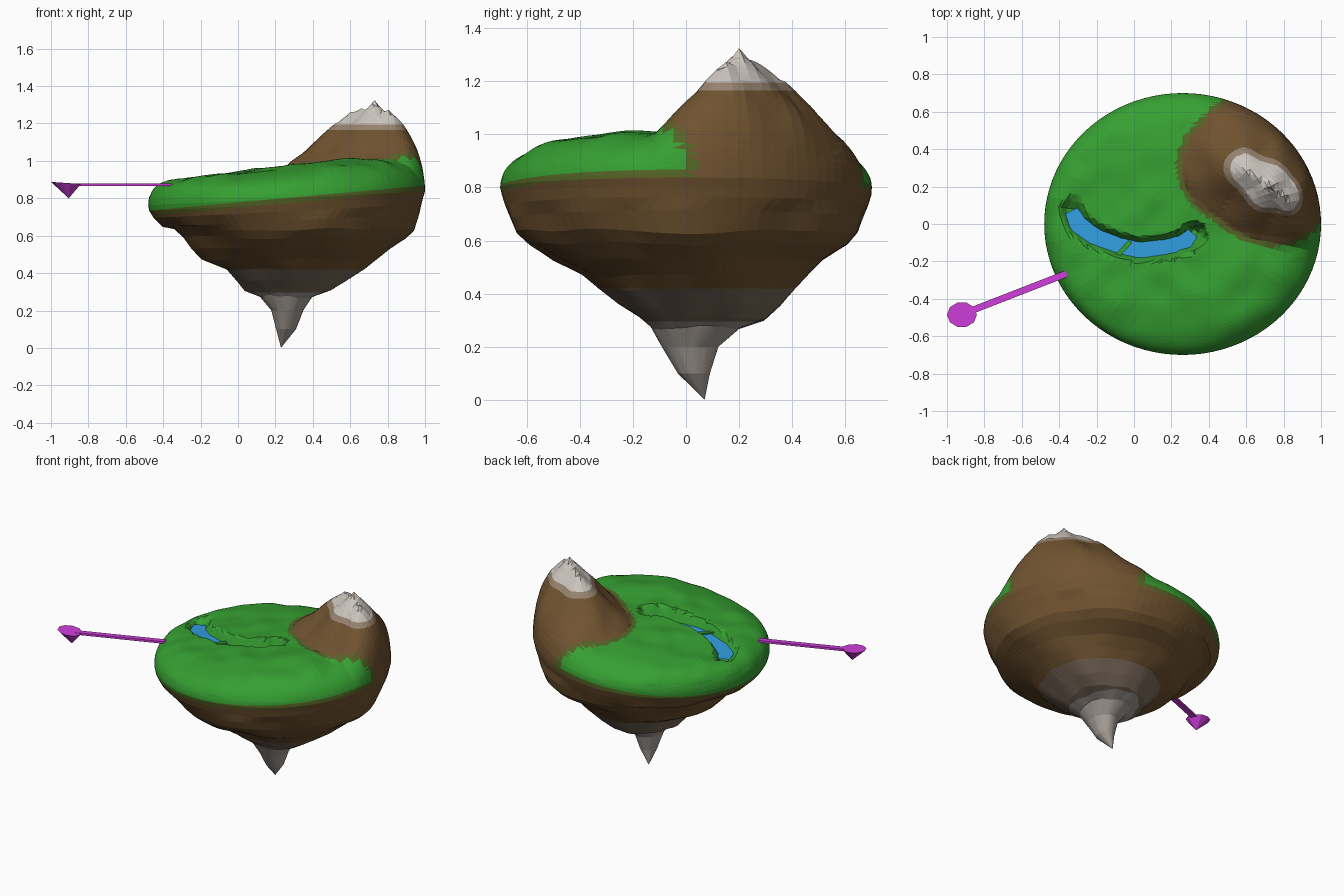
import bpy, bmesh, math
from mathutils import Vector, noise

if "Cube" in bpy.data.objects:
    bpy.data.objects.remove(bpy.data.objects["Cube"])


def material(name, rgb):
    lin = [((c / 255 + 0.055) / 1.055) ** 2.4 for c in rgb]
    m = bpy.data.materials.new(name)
    m.diffuse_color = (*lin, 1)
    m.use_nodes = True
    m.node_tree.nodes["Principled BSDF"].inputs["Base Color"].default_value = m.diffuse_color
    return m


GREEN, OLIVE, BROWN, TAUPE, STONE, SNOW_EDGE, SNOW = range(7)
LAND = [material("grass green", (54, 160, 50)), material("olive edge", (84, 100, 38)),
        material("earth brown", (112, 83, 48)), material("taupe rock", (122, 106, 90)),
        material("grey stone", (165, 157, 150)), material("pale brown", (152, 132, 112)),
        material("snow grey", (204, 197, 190))]
BLUE = material("water blue", (50, 158, 226))
PURPLE = material("pin purple", (208, 62, 220))


def new_object(name, bm, mats):
    bmesh.ops.recalc_face_normals(bm, faces=bm.faces[:])
    me = bpy.data.meshes.new(name)
    bm.to_mesh(me)
    bm.free()
    for m in mats:
        me.materials.append(m)
    ob = bpy.data.objects.new(name, me)
    bpy.context.collection.objects.link(ob)
    return ob


def seg_offset(p, a, b):
    t = max(0, min(1, (p - a).dot(b - a) / (b - a).length_squared))
    return p - a - (b - a) * t, t


# pond centre line
POND = [Vector(p) for p in [(-.335, .07), (-.3, .0), (-.21, -.065), (-.08, -.115),
                            (.03, -.14), (.19, -.12), (.28, -.09), (.315, -.05)]]
CX, RX, RY = .26, .74, .70


def water_z(x):
    return .883 + .05 * x


def plateau(x):
    return .942 + .115 * x


def mountain(x, y):
    v, t = seg_offset(Vector((x, y)), Vector((.61, .28)), Vector((.82, .14)))
    slope = .93
    if v.length > 1e-4:                     # gentler towards the north-west
        slope += .11 * v.normalized().dot(Vector((.7, -.7)))
    summit = 1.325 - 1.1 * (Vector((x, y)) - Vector((.73, .2))).length
    return max(summit, 1.27 - slope * v.length + .02 * math.sin(math.pi * t))


def wobble(x, y, z, f):
    return noise.noise(Vector((x * f, y * f, z * f + 3.7)))


def height(x, y, u):
    rim = .80 + .05 * (x - CX)
    pl, mt = plateau(x), mountain(x, y)
    d = min(seg_offset(Vector((x, y)), a, b)[0].length for a, b in zip(POND, POND[1:]))
    power = 5 + 12 * max(0, min(1, -x / .45))   # blunter lip at the west end
    low = rim + (pl - rim) * max(0, 1 - u ** power) ** .5
    high = rim + (mt - rim) * max(0, 1 - u ** 20) ** .5
    z = max(low, high)
    amp = .014 if mt < pl else .025
    if mt < 1.2 and u < .99:
        z += amp * wobble(x, y, 0, 7)
    if d < .068:                            # pond bed and its steep banks
        k = max(0, (d - .03) / .038)
        bed = water_z(x) - .025
        z = bed + (z - bed) * k
    return z


# island: polar top height field joined to a tapering underside
N, RINGS = 88, 36
bm = bmesh.new()
rows = []
for i in range(1, RINGS + 1):
    u = math.sin(i / RINGS * math.pi / 2)
    row = []
    for j in range(N):
        a = 2 * math.pi * j / N
        x, y = CX + RX * u * math.cos(a), RY * u * math.sin(a)
        row.append(bm.verts.new((x, y, height(x, y, u))))
    rows.append(row)

# sharpen the summit
peak = min((v for r in rows for v in r), key=lambda v: (v.co.xy - Vector((.73, .2))).length)
peak.co = (.73, .2, 1.325)

# underside rows: z, left, right, front, back
UNDER = [(.77, -.475, .99, -.693, .698), (.73, -.45, .98, -.68, .685),
         (.68, -.39, .955, -.655, .665), (.635, -.335, .925, -.632, .643),
         (.59, -.285, .88, -.59, .60), (.53, -.24, .80, -.51, .51),
         (.47, -.19, .73, -.40, .455), (.42, -.06, .67, -.34, .41), (.36, 0, .58, -.26, .36),
         (.31, .04, .50, -.18, .30), (.275, .12, .40, -.135, .20), (.2, .18, .35, -.09, .12),
         (.1, .205, .31, -.03, .09)]
for z, xl, xr, yl, yr in UNDER:
    row = []
    for j in range(N):
        a = 2 * math.pi * j / N
        c, s = math.cos(a), math.sin(a)
        k = 1 + (.05 * wobble(c, s, z * 2, 2.5) if z < .7 else 0)
        x, y = (xl + xr) / 2 + (xr - xl) / 2 * k * c, (yl + yr) / 2 + (yr - yl) / 2 * k * s
        dz = .05 * (x - CX) if z > .65 else .02 * wobble(c, s, z * 3, 2) * (z > .25)
        row.append(bm.verts.new((x, y, z + dz)))
    rows.append(row)

for r0, r1 in zip(rows, rows[1:]):
    for j in range(N):
        bm.faces.new((r0[j], r0[(j + 1) % N], r1[(j + 1) % N], r1[j]))
top = bm.verts.new((CX, 0, height(CX, 0, 0)))
tip = bm.verts.new((.23, .07, 0))
for j in range(N):
    bm.faces.new((top, rows[0][j], rows[0][(j + 1) % N]))
    bm.faces.new((tip, rows[-1][(j + 1) % N], rows[-1][j]))

# cut clean colour borders: level bands, and the tilted lower edge of the grass
bmesh.ops.triangulate(bm, faces=bm.faces[:])
UP, TILT = Vector((0, 0, 1)), Vector((-.09, 0, 1))
CUTS = [(z, UP) for z in (.295, .42, 1.165, 1.195)] + [(z, TILT) for z in (.75, .778)]
for z, n in CUTS:
    bmesh.ops.bisect_plane(bm, geom=bm.verts[:] + bm.edges[:] + bm.faces[:], dist=1e-5,
                           plane_co=(0, 0, z), plane_no=n)


def land_colour(p):
    if p.z < .295:
        return STONE
    if p.z < .42:
        return TAUPE
    if p.z > 1.195:
        return SNOW
    if p.z > 1.165:
        return SNOW_EDGE
    edge = p.z - .09 * p.x
    rise = mountain(p.x, p.y) - plateau(p.x)
    if p.y > .25:                           # bare earth spreads further at the back
        rise += .12 * max(0, min(1, (p.x - .35) / .35))
    if edge < .75 or rise > 0:
        return BROWN
    return OLIVE if edge < .778 or rise > -.025 else GREEN


for f in bm.faces:
    f.material_index = land_colour(f.calc_center_median())
new_object("floating_island", bm, LAND)

# pond water ribbon
bm = bmesh.new()
pairs = []
for i, p in enumerate(POND):
    t = (POND[min(i + 1, len(POND) - 1)] - POND[max(i - 1, 0)]).normalized()
    n = Vector((-t.y, t.x)) * (.036 if i in (0, len(POND) - 1) else .05)
    pairs.append([bm.verts.new((q.x, q.y, water_z(p.x))) for q in (p - n, p + n)])
for a, b in zip(pairs, pairs[1:]):
    bm.faces.new((a[0], b[0], b[1], a[1]))
new_object("pond_water", bm, [BLUE])


def bar(name, a, b, width, thick, mat):
    a, b = Vector(a), Vector(b)
    t = (b - a).normalized()
    s = t.cross(UP).normalized() * width / 2
    h = s.cross(t).normalized() * thick / 2
    bm = bmesh.new()
    e = [[bm.verts.new(p + s * i + h * k) for i, k in ((-1, -1), (1, -1), (1, 1), (-1, 1))]
         for p in (a, b)]
    bm.faces.new(e[0])
    bm.faces.new(e[1])
    for i in range(4):
        bm.faces.new((e[0][i], e[0][(i + 1) % 4], e[1][(i + 1) % 4], e[1][i]))
    return new_object(name, bm, [mat])


# grassy crossing over the pond, and the pin shaft
bar("pond_crossing", (-.1, -.18, .891), (-.02, -.095, .893), .025, .01, LAND[GREEN])
bar("pin_shaft", (-.36, -.265, .873), (-.9, -.475, .873), .036, .014, PURPLE)

# pin head: an upside-down faceted cone
bm = bmesh.new()
ring = [bm.verts.new((-.92 + .08 * math.cos(math.pi * k / 5), -.485 + .068 * math.sin(math.pi * k / 5),
                      .882 - .07 * .08 * math.cos(math.pi * k / 5))) for k in range(10)]
point = bm.verts.new((-.905, -.485, .80))
bm.faces.new(ring)
for k in range(10):
    bm.faces.new((point, ring[k], ring[(k + 1) % 10]))
new_object("pin_head", bm, [PURPLE])
